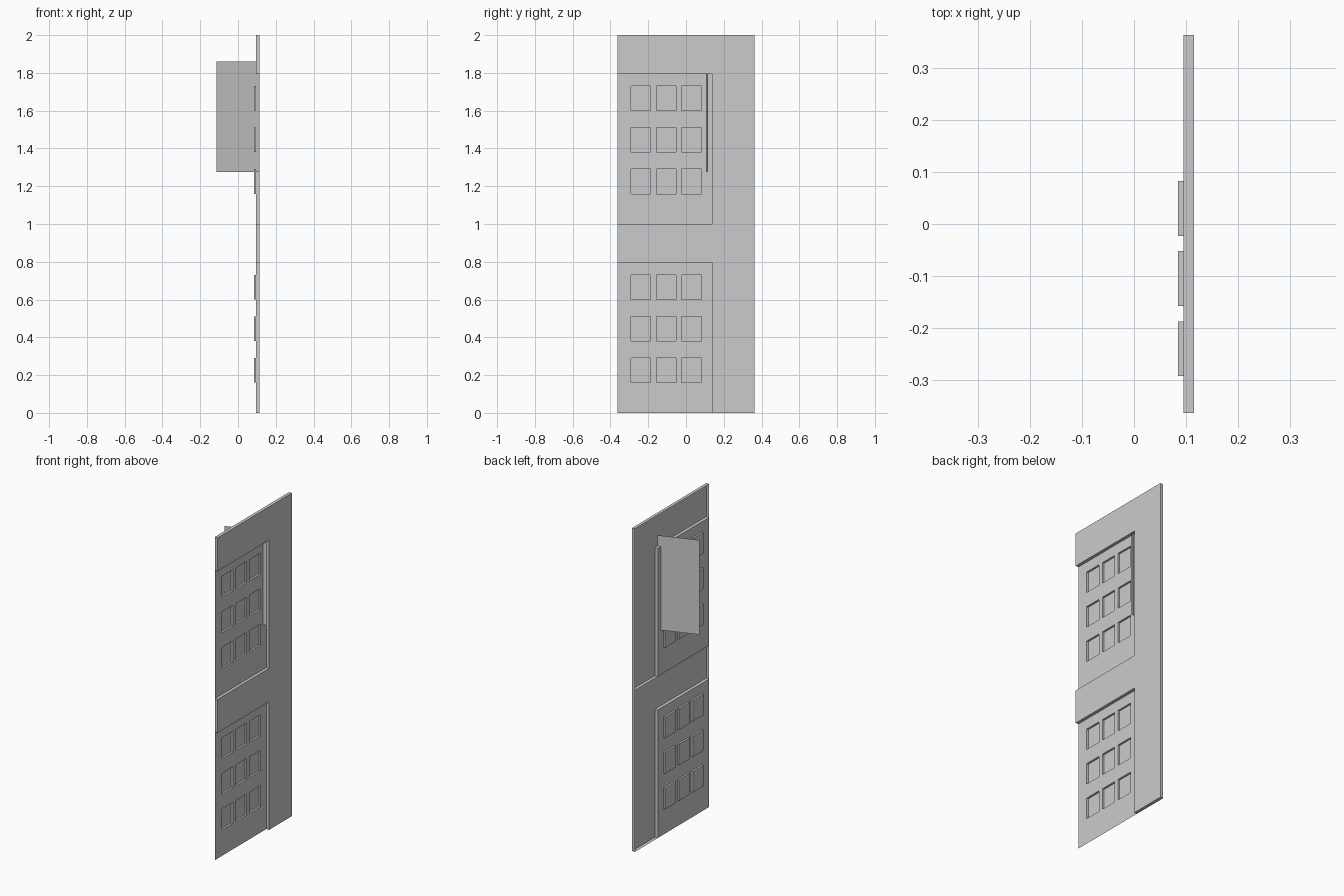
import bpy, bmesh

if "Cube" in bpy.data.objects:
    bpy.data.objects.remove(bpy.data.objects["Cube"])

XF, XB = 0.115, 0.096        # front face and panel plane
Y0, Y1, YJ = -0.363, 0.363, 0.14   # outer sides and opening jamb
ZL = 0.793                   # lintel height inside one storey
WIN_Y = [(-0.292, -0.187), (-0.157, -0.052), (-0.023, 0.083)]
WIN_Z = [(0.16, 0.29), (0.38, 0.51), (0.60, 0.73)]


def make(name, faces):
    """Build a mesh object from a list of point loops."""
    bm = bmesh.new()
    for pts in faces:
        bm.faces.new([bm.verts.new(p) for p in pts])
    bmesh.ops.remove_doubles(bm, verts=bm.verts, dist=1e-5)
    me = bpy.data.meshes.new(name)
    bm.to_mesh(me)
    bm.free()
    ob = bpy.data.objects.new(name, me)
    bpy.context.collection.objects.link(ob)
    return ob


def rect(x, y0, y1, z0, z1):
    """Upright rectangle facing +x."""
    return [(x, y0, z0), (x, y1, z0), (x, y1, z1), (x, y0, z1)]


def bridge(a, b):
    """Wall quads between two matching loops."""
    n = len(a)
    return [[a[i], b[i], b[(i + 1) % n], a[(i + 1) % n]] for i in range(n)]


for k, tag in enumerate(("lower", "upper")):
    # Hollow-backed facade wall around the opening
    outline = [(YJ, 0), (Y1, 0), (Y1, 1), (Y0, 1), (Y0, ZL), (YJ, ZL)]
    front = [(XF, y, z + k) for y, z in outline]
    back = [(0.095, y, z + k) for y, z in outline]
    walls = bridge(front, back)
    if k:
        walls = walls[1:]    # storeys share the middle floor
    # front skin as two rectangles
    skin = [rect(XF, YJ, Y1, k, k + ZL), rect(XF, YJ, Y1, k + ZL, k + 1),
            rect(XF, Y0, YJ, k + ZL, k + 1)]
    make(tag + "_wall", skin + walls)

    # Recessed panel with nine window holes
    ys = [Y0] + [v for p in WIN_Y for v in p] + [YJ]
    zs = [0] + [v for p in WIN_Z for v in p] + [ZL]
    cells = [rect(XB, ys[i], ys[i + 1], zs[j] + k, zs[j + 1] + k)
             for i in range(7) for j in range(7) if not (i % 2 and j % 2)]
    make(tag + "_panel", cells)

    # Window recesses closed by a pane
    faces = []
    for y0, y1 in WIN_Y:
        for z0, z1 in WIN_Z:
            hole = rect(XB, y0, y1, z0 + k, z1 + k)
            pane = rect(0.084, y0, y1, z0 + k, z1 + k)
            faces += bridge(hole, pane) + [pane]
    make(tag + "_windows", faces)

# Thin projecting sign board, angled to the wall
make("sign_board", [[(-0.115, 0.034, 1.275), (-0.115, 0.034, 1.86),
                     (0.113, 0.115, 1.86), (0.113, 0.115, 1.275)][::-1]])
